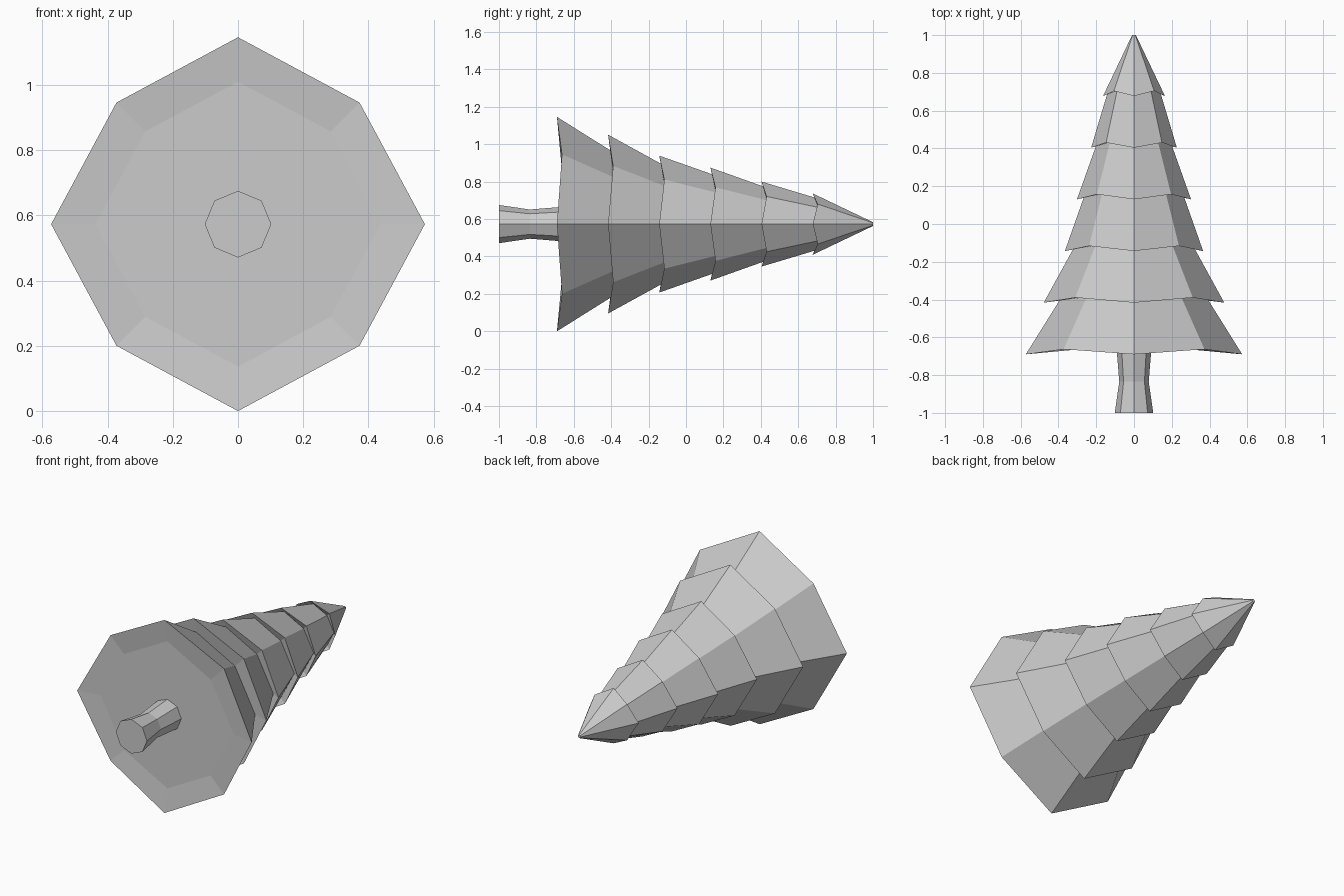
import bpy, bmesh, math

if "Cube" in bpy.data.objects:
    bpy.data.objects.remove(bpy.data.objects["Cube"])

CENTRE_Z = 0.573
SIDES = 8


def lathe(name, rings):
    """Octagonal lathe along y. Ring: (y, radius, diagonal y shift, diagonal radius factor)."""
    bm = bmesh.new()
    loops = []
    for y, r, dy, k in rings:
        loop = []
        for i in range(SIDES):
            a = math.tau * i / SIDES
            rr = r * k if i % 2 else r
            yy = y + dy if i % 2 else y
            loop.append(bm.verts.new((rr * math.cos(a), yy, CENTRE_Z + rr * math.sin(a))))
        loops.append(loop)
    for a, b in zip(loops, loops[1:]):
        for i in range(SIDES):
            j = (i + 1) % SIDES
            bm.faces.new((a[i], a[j], b[j], b[i]))
    bm.faces.new(loops[0])
    bm.faces.new(loops[-1])
    bmesh.ops.recalc_face_normals(bm, faces=bm.faces)
    mesh = bpy.data.meshes.new(name)
    bm.to_mesh(mesh)
    bm.free()
    obj = bpy.data.objects.new(name, mesh)
    bpy.context.collection.objects.link(obj)
    return obj


# Foliage: six tiers, each with a zigzag rim overhanging the tier below
rim_radii = [0.573, 0.478, 0.366, 0.302, 0.227, 0.164]
shoulder_radii = [0.385, 0.313, 0.26, 0.195, 0.137]
STEP, FIRST, LIFT, DIAG = 0.2735, -0.69, 0.027, 0.92

rings = [(FIRST + LIFT, 0.437, 0, DIAG)]
for n, radius in enumerate(rim_radii):
    y = FIRST + n * STEP
    rings.append((y, radius, LIFT, DIAG))
    if n < len(shoulder_radii):
        rings.append((y + STEP + LIFT, shoulder_radii[n], 0.003, DIAG))
rings.append((1.0, 0.01, 0, DIAG))
lathe("foliage", rings)

# Trunk: waisted octagonal column
lathe("trunk", [(-1.0, 0.102, 0, 1), (-0.835, 0.078, 0, 1), (FIRST + LIFT, 0.092, 0, 1)])
